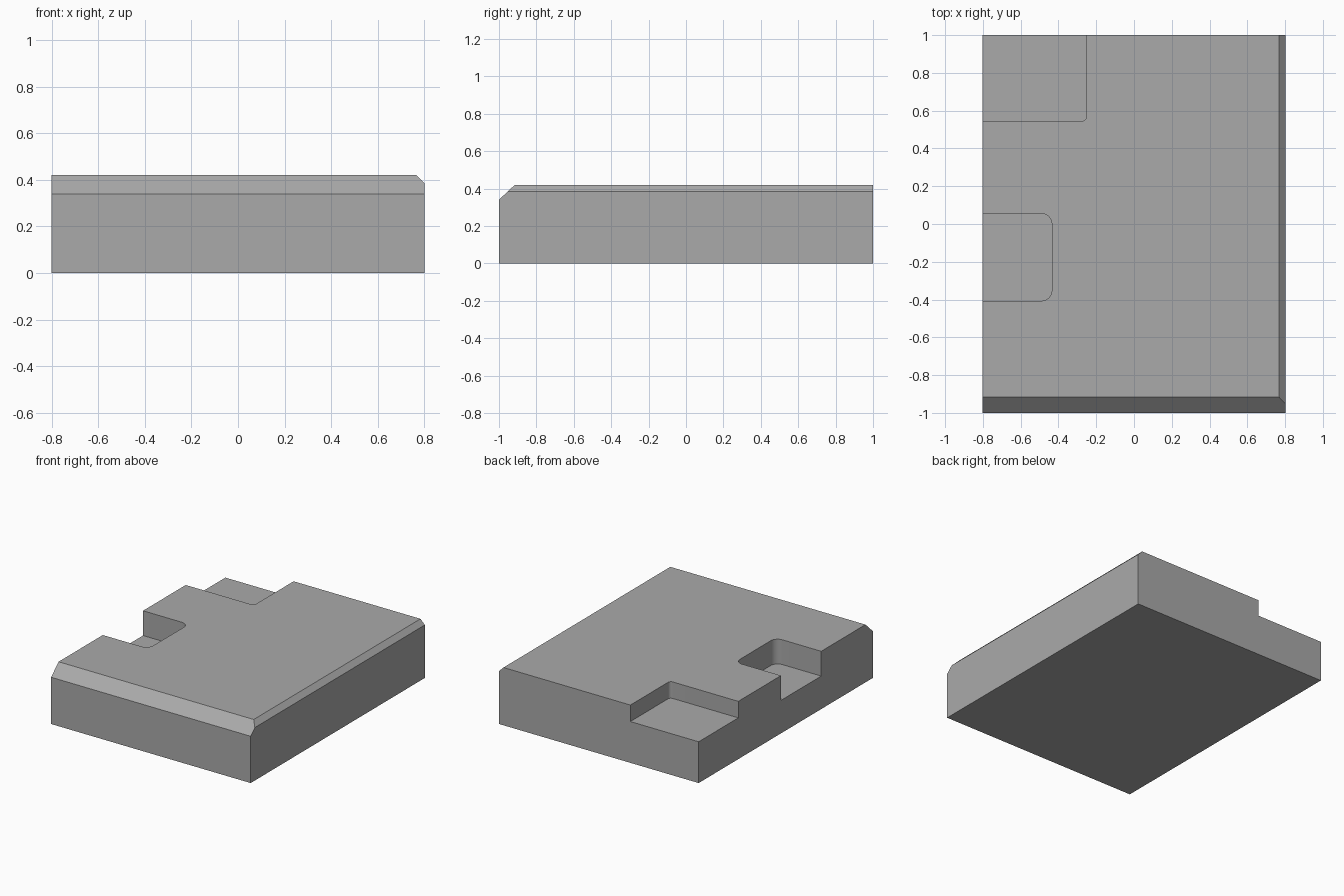
import bpy, bmesh
from math import sin, cos, pi

if "Cube" in bpy.data.objects:
    bpy.data.objects.remove(bpy.data.objects["Cube"], do_unlink=True)

HX, HY, H = 0.802, 1.0, 0.42

grey = bpy.data.materials.new("neutral grey")
grey.use_nodes = True
colour = (0.4, 0.4, 0.4, 1)
grey.diffuse_color = colour
grey.node_tree.nodes["Principled BSDF"].inputs["Base Color"].default_value = colour


def prism(name, outline, z0, z1):
    """Extrude a flat outline from z0 to z1."""
    bm = bmesh.new()
    face = bm.faces.new([bm.verts.new((x, y, z0)) for x, y in outline])
    top = bmesh.ops.extrude_face_region(bm, geom=[face])["geom"]
    for v in top:
        if isinstance(v, bmesh.types.BMVert):
            v.co.z = z1
    bmesh.ops.recalc_face_normals(bm, faces=bm.faces)
    mesh = bpy.data.meshes.new(name)
    bm.to_mesh(mesh)
    bm.free()
    mesh.materials.append(grey)
    ob = bpy.data.objects.new(name, mesh)
    bpy.context.collection.objects.link(ob)
    return ob


def arc(cx, cy, r, start):
    """Quarter circle, counter-clockwise from the start angle."""
    return [(cx + r * cos(start + pi / 2 * i / 8), cy + r * sin(start + pi / 2 * i / 8))
            for i in range(9)]


def chamfer(ob, point, normal):
    """Slice off everything beyond a plane and cap the cut."""
    bm = bmesh.new()
    bm.from_mesh(ob.data)
    cut = bmesh.ops.bisect_plane(bm, geom=bm.verts[:] + bm.edges[:] + bm.faces[:],
                                 plane_co=point, plane_no=normal, clear_outer=True)
    edges = [e for e in cut["geom_cut"] if isinstance(e, bmesh.types.BMEdge)]
    bmesh.ops.contextual_create(bm, geom=edges)
    bmesh.ops.recalc_face_normals(bm, faces=bm.faces)
    bm.to_mesh(ob.data)
    bm.free()


# Main block with a wide front chamfer and a narrow one on the +x side
block = prism("block", [(-HX, -HY), (HX, -HY), (HX, HY), (-HX, HY)], 0, H)
chamfer(block, (0, -0.915, H), (0, -0.08, 0.085))
chamfer(block, (0.767, 0, H), (1, 0, 1))

# Rounded side pocket and rear corner step, open on the -x side
OUT = -1.2
pocket = [(OUT, -0.407)] + arc(-0.49, -0.352, 0.055, -pi / 2) + arc(-0.49, 0, 0.055, 0) + [(OUT, 0.055)]
step = [(OUT, 0.545)] + arc(-0.275, 0.567, 0.022, -pi / 2) + [(-0.253, 1.4), (OUT, 1.4)]

bpy.context.view_layer.objects.active = block
for name, outline, floor in (("pocket_cutter", pocket, 0.24), ("step_cutter", step, 0.3)):
    cutter = prism(name, outline, floor, 0.8)
    cutter.hide_render = True
    mod = block.modifiers.new(name, 'BOOLEAN')
    mod.operation = 'DIFFERENCE'
    mod.solver = 'EXACT'
    mod.object = cutter
    bpy.ops.object.modifier_apply(modifier=mod.name)
    bpy.data.objects.remove(cutter, do_unlink=True)

# Smooth the pocket corners while keeping the edges sharp
block.select_set(True)
bpy.ops.object.shade_smooth_by_angle(angle=pi / 6)
